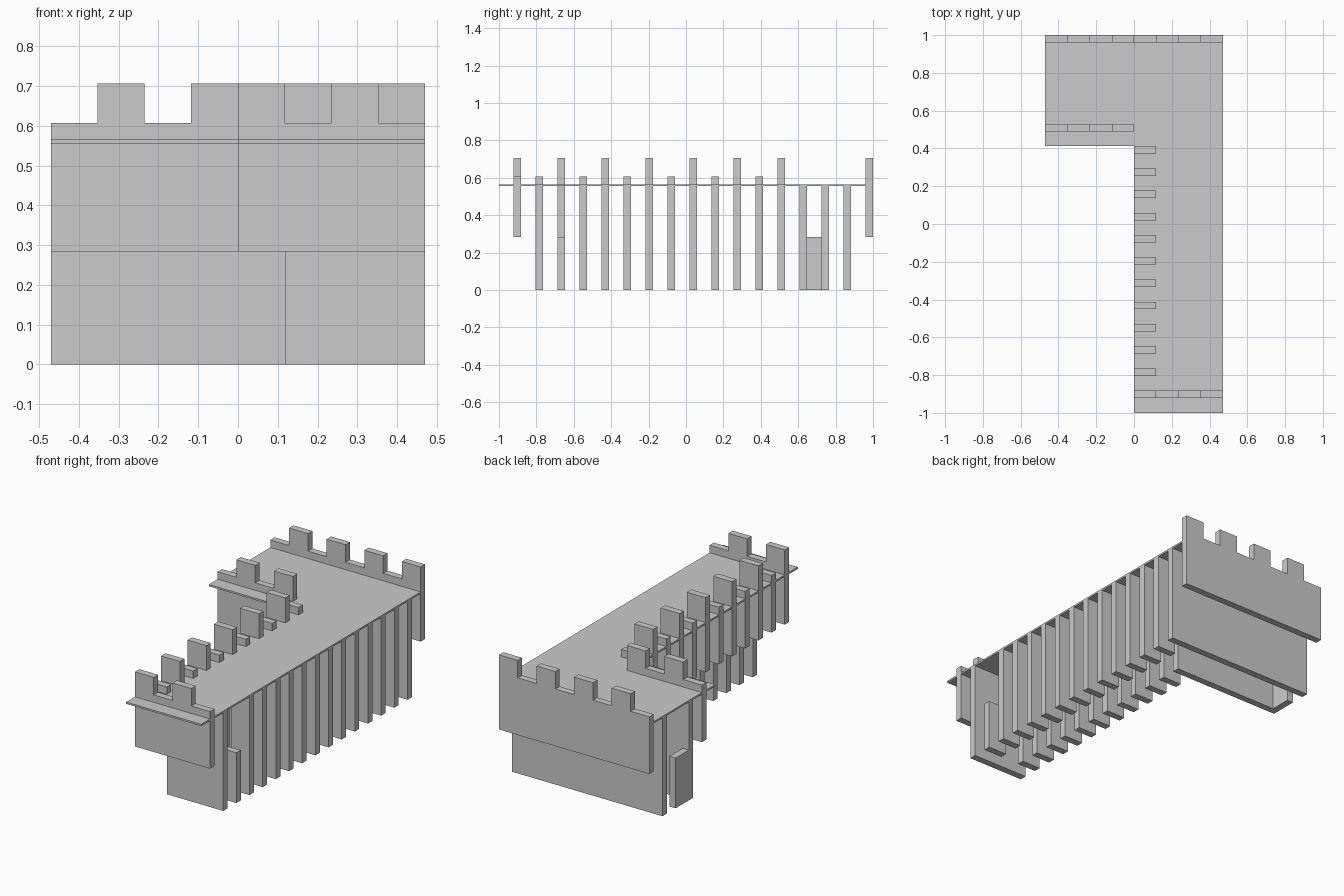
import bpy, bmesh

if "Cube" in bpy.data.objects:
    bpy.data.objects.remove(bpy.data.objects["Cube"])

P = 2 / 17             # grid pitch
T = P / 3              # panel thickness
Z_HANG, Z_LOW, Z_TOP = 0.284, 0.607, 0.706
SLAB_BOT, SLAB_TOP = 0.555, 0.565


def gx(i):             # x of grid line i (0..8)
    return (i - 4) * P


def back_y(k):         # back edge of row k, counted from the rear
    return 1 - k * P


def prism(name, pts, vec):
    """Extrude a flat polygon along vec."""
    bm = bmesh.new()
    face = bm.faces.new([bm.verts.new(p) for p in pts])
    ext = bmesh.ops.extrude_face_region(bm, geom=[face])
    verts = [g for g in ext["geom"] if isinstance(g, bmesh.types.BMVert)]
    bmesh.ops.translate(bm, verts=verts, vec=vec)
    bmesh.ops.recalc_face_normals(bm, faces=bm.faces)
    mesh = bpy.data.meshes.new(name)
    bm.to_mesh(mesh)
    bm.free()
    ob = bpy.data.objects.new(name, mesh)
    bpy.context.collection.objects.link(ob)
    return ob


def box(name, x0, x1, y0, y1, z0, z1):
    return prism(name, [(x0, y0, z0), (x1, y0, z0), (x1, y1, z0), (x0, y1, z0)],
                 (0, 0, z1 - z0))


def panel(name, i0, i1, k, z0=0.0, z1=SLAB_BOT):
    return box(name, gx(i0), gx(i1), back_y(k) - T, back_y(k), z0, z1)


def parapet(name, i0, i1, k, high_first):
    """Hanging wall with an alternating battlement top."""
    y = back_y(k)
    pts = [(gx(i1), y, Z_HANG), (gx(i0), y, Z_HANG)]
    for i in range(i0, i1):
        z = Z_TOP if ((i - i0) % 2 == 0) == high_first else Z_LOW
        pts += [(gx(i), y, z), (gx(i + 1), y, z)]
    return prism(name, pts, (0, -T, 0))


# L-shaped walkway deck
notch = back_y(5)
prism("deck", [(x, y, SLAB_BOT) for x, y in
               [(gx(0), 1), (gx(0), notch), (0, notch), (0, -1), (gx(8), -1), (gx(8), 1)]],
      (0, 0, SLAB_TOP - SLAB_BOT))

# Overhanging parapets
parapet("back_parapet", 0, 8, 0, False)
parapet("wing_parapet", 0, 4, 4, False)
parapet("front_parapet", 4, 8, 16, True)
for k in range(5, 16):
    panel(f"side_parapet_{k}", 4, 5, k, Z_HANG, Z_TOP if k % 2 == 0 else Z_LOW)

# Full-width lower walls
panel("back_wall", 0, 8, 1)
panel("wing_front_wall", 0, 6, 3)
panel("front_wall", 5, 8, 15)

# Slatted side walls; the right one is open above the front gate
for k in range(4, 15):
    panel(f"left_wall_slat_{k}", 5, 6, k)
for k in range(2, 14):
    panel(f"right_wall_slat_{k}", 7, 8, k)

# Low gates at the two open ends
panel("right_gate", 7, 8, 14, 0, Z_HANG)
box("wing_gate", gx(0), gx(0) + T, back_y(3), back_y(2), 0, Z_HANG)
